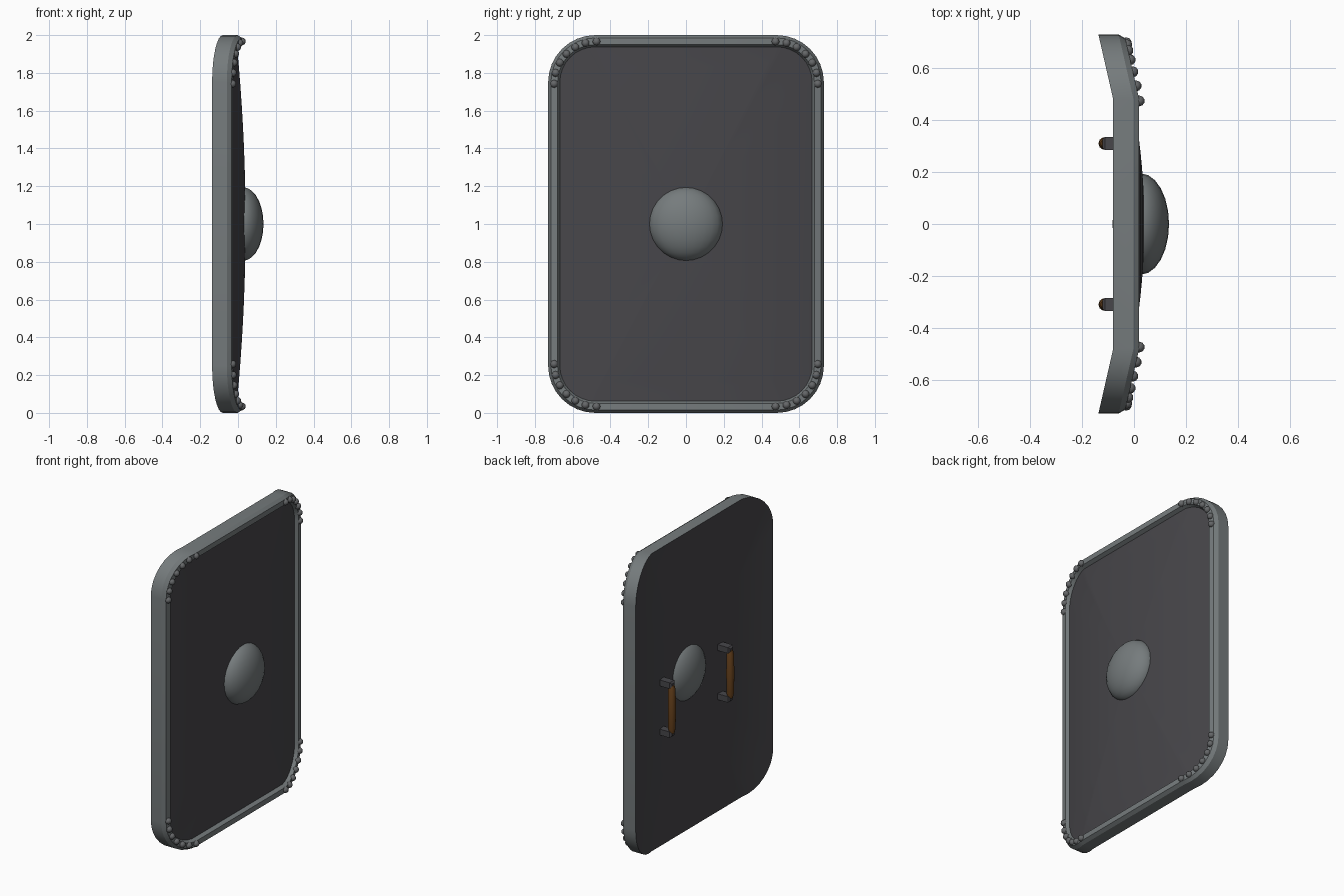
import bpy, bmesh
from math import sin, cos, pi, radians
from mathutils import Matrix, Vector

cube = bpy.data.objects.get("Cube")
if cube:
    bpy.data.objects.remove(cube, do_unlink=True)


def material(name, r, g, b):
    m = bpy.data.materials.new(name)
    m.use_nodes = True
    m.diffuse_color = (r, g, b, 1)
    bsdf = m.node_tree.nodes["Principled BSDF"]
    bsdf.inputs["Base Color"].default_value = (r, g, b, 1)
    bsdf.inputs["Roughness"].default_value = 0.6
    return m


STEEL = material("grey steel", 0.18, 0.2, 0.205)
DARK = material("dark panel", 0.063, 0.061, 0.068)
STUD = material("stud grey", 0.13, 0.135, 0.14)
BROWN = material("brown leather", 0.14, 0.055, 0.012)

HALF_W, HALF_H, RADIUS = 0.73, 1.0, 0.25
FLAT = HALF_W - RADIUS


def bend(y):
    # sides of the shield fold backwards past the flat middle
    return -0.057 * max(0, abs(y) - FLAT) / RADIUS


def outline(inset, steps=8):
    # rounded rectangle in the yz plane
    pts = []
    r = RADIUS - inset
    for k, (sy, sz) in enumerate(((1, 1), (-1, 1), (-1, -1), (1, -1))):
        for i in range(steps + 1):
            a = (k + i / steps) * pi / 2
            pts.append((sy * FLAT + r * cos(a),
                        1 + sz * (HALF_H - RADIUS) + r * sin(a)))
    return pts


def finish(name, bm, mat, angle=35):
    bmesh.ops.recalc_face_normals(bm, faces=bm.faces)
    mesh = bpy.data.meshes.new(name)
    bm.to_mesh(mesh)
    bm.free()
    obj = bpy.data.objects.new(name, mesh)
    bpy.context.collection.objects.link(obj)
    mesh.materials.append(mat)
    bpy.ops.object.select_all(action='DESELECT')
    obj.select_set(True)
    bpy.context.view_layer.objects.active = obj
    bpy.ops.object.shade_smooth_by_angle(angle=radians(angle))
    return obj


def bridge(bm, a, b):
    n = len(a)
    for i in range(n):
        j = (i + 1) % n
        bm.faces.new((a[i], a[j], b[j], b[i]))


# Rim: outer wall, chamfer, front band and inner step
bm = bmesh.new()
section = ((0, -0.08), (0, -0.002), (0.015, 0.02), (0.05, 0.02), (0.062, -0.005))
loops = [[bm.verts.new((x + bend(y), y, z)) for y, z in outline(inset)]
         for inset, x in section]
for a, b in zip(loops, loops[1:]):
    bridge(bm, a, b)
finish("rim", bm, STEEL, 25)


# Panels: rings shrinking to the centre, domed by a square law
def panel(name, inset, edge_x, centre_x, rings=9):
    bm = bmesh.new()
    loops = []
    for k in range(rings):
        t = 1 - k / rings
        loops.append([bm.verts.new((centre_x + (edge_x + bend(y) - centre_x) * t * t,
                                    y * t, 1 + (z - 1) * t))
                      for y, z in outline(inset)])
    for a, b in zip(loops, loops[1:]):
        bridge(bm, a, b)
    tip = bm.verts.new((centre_x, 0, 1))
    last = loops[-1]
    for i, v in enumerate(last):
        bm.faces.new((v, last[(i + 1) % len(last)], tip))
    obj = finish(name, bm, DARK, 40)
    facing = 1 if "front" in name else -1
    if obj.data.polygons[0].normal.x * facing < 0:
        obj.data.flip_normals()


panel("front_panel", 0.062, -0.005, 0.04)
panel("back_panel", 0, -0.08, -0.015)

# Boss: flattened ball through the middle of the panel
bm = bmesh.new()
bmesh.ops.create_uvsphere(bm, u_segments=24, v_segments=14, radius=1)
bm.transform(Matrix.Translation((0.026, 0, 1)) @ Matrix.Diagonal((0.109, 0.195, 0.195, 1)))
finish("boss", bm, STEEL, 60)

# Studs along each rounded corner
for sy, side in ((1, "left"), (-1, "right")):
    for sz, level in ((1, "upper"), (-1, "lower")):
        bm = bmesh.new()
        for i in range(7):
            a = i / 6 * pi / 2
            y = sy * (0.474 + 0.224 * cos(a))
            z = 1 + sz * (0.742 + 0.224 * sin(a))
            bmesh.ops.create_icosphere(bm, subdivisions=2, radius=0.021,
                                       matrix=Matrix.Translation((0.02 + bend(y), y, z)))
        finish(f"{level}_{side}_corner_studs", bm, STUD, 60)

# Handles: two posts and a leather grip on the back
GRIP_Z = 0.9
for sy, side in ((1, "left"), (-1, "right")):
    y = sy * 0.31
    bm = bmesh.new()
    for dz in (-0.165, 0.165):
        box = bmesh.ops.create_cube(bm, size=1, matrix=Matrix.Translation(
            (-0.072, y, GRIP_Z + dz)) @ Matrix.Diagonal((0.1, 0.05, 0.04, 1)))
        edges = {e for v in box["verts"] for e in v.link_edges
                 if all(w.co.x < -0.1 for w in e.verts)}
        bmesh.ops.bevel(bm, geom=list(edges), offset=0.01, segments=1, affect='EDGES')
    finish(f"{side}_handle_posts", bm, DARK, 20)

    bm = bmesh.new()
    profile = ((-0.16, 0.016), (-0.13, 0.023), (0, 0.025), (0.13, 0.023), (0.16, 0.016))
    loops = [[bm.verts.new((-0.112 + r * cos(i * pi / 5), y + r * sin(i * pi / 5), GRIP_Z + z))
              for i in range(10)] for z, r in profile]
    for a, b in zip(loops, loops[1:]):
        bridge(bm, a, b)
    bm.faces.new(loops[0])
    bm.faces.new(loops[-1])
    finish(f"{side}_handle_grip", bm, BROWN, 50)
